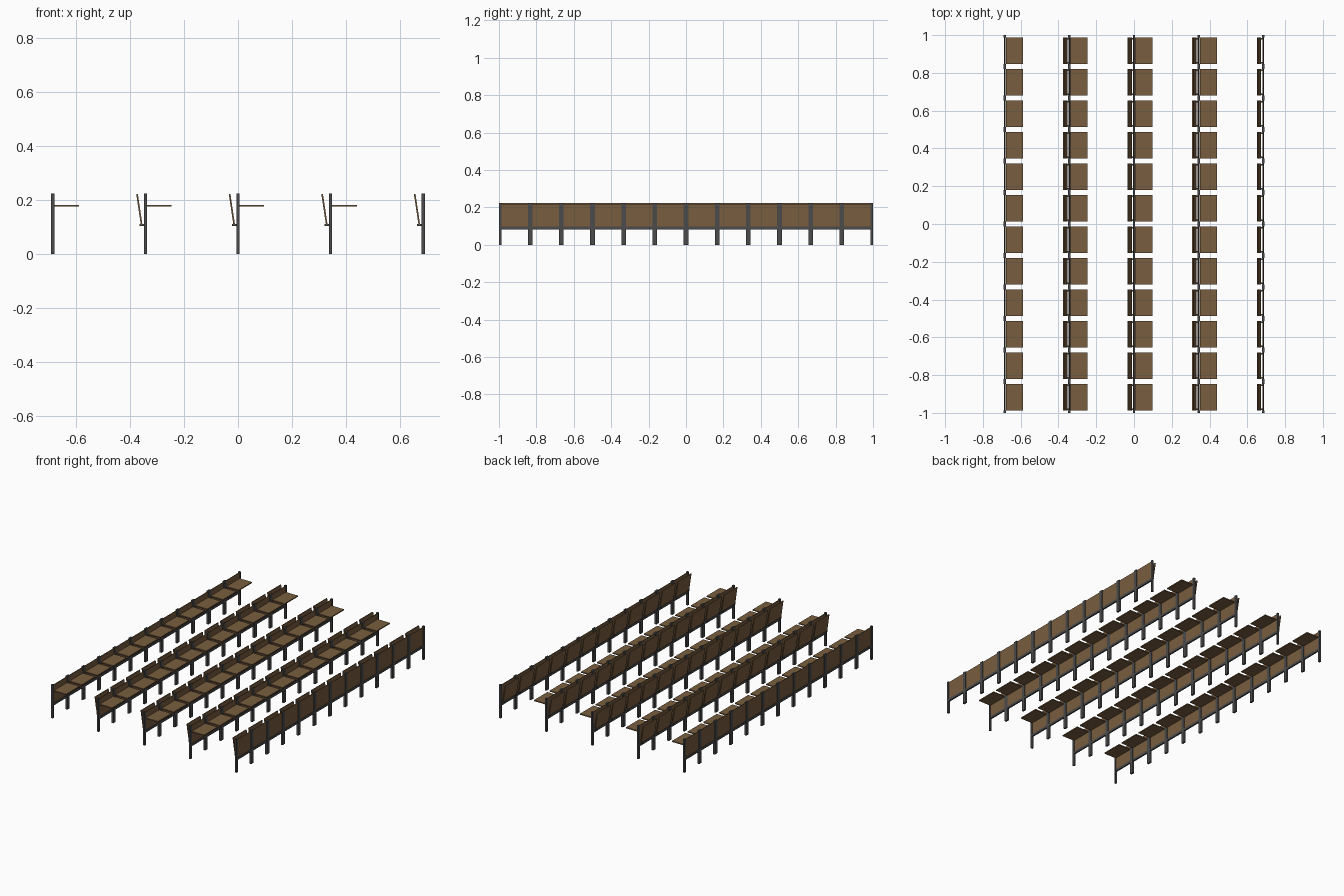
import bpy, bmesh
from mathutils import Matrix, Vector

if "Cube" in bpy.data.objects:
    bpy.data.objects.remove(bpy.data.objects["Cube"])

def material(name, rgb):
    m = bpy.data.materials.new(name)
    m.diffuse_color = (*rgb, 1)
    m.use_nodes = True
    m.node_tree.nodes["Principled BSDF"].inputs["Base Color"].default_value = m.diffuse_color
    return m

WOOD = material("wood", (0.19, 0.11, 0.05))
METAL = material("metal", (0.07, 0.07, 0.07))

UNITS, PITCH = 12, 2 / 12
ROW_STEP, ROWS = 0.3422, 5
POST = 0.0125
INNER = PITCH - 2 * POST

def box(bm, centre, size, tilt=0.0):
    mat = (Matrix.Translation(Vector(centre)) @ Matrix.Rotation(tilt, 4, 'Y')
           @ Matrix.Diagonal((*size, 1)))
    bmesh.ops.create_cube(bm, size=1, matrix=mat)

def finish(bm, name, mat):
    mesh = bpy.data.meshes.new(name)
    bm.to_mesh(mesh)
    bm.free()
    mesh.materials.append(mat)
    bpy.context.collection.objects.link(bpy.data.objects.new(name, mesh))

for row in range(ROWS):
    x = (row - (ROWS - 1) / 2) * ROW_STEP
    posts, panels, rails, desks, seats, hinges = (bmesh.new() for _ in range(6))
    for i in range(UNITS):
        y = -1 + (i + 0.5) * PITCH
        # a pair of posts per place, so neighbours stand side by side
        for s in (-1, 1):
            box(posts, (x, y + s * (PITCH - POST) / 2, 0.112), (POST, POST, 0.224))
            box(hinges, (x - 0.012, y + s * (INNER / 2 - 0.008), 0.108), (0.02, 0.008, 0.008))
        # upright back panel and the rail below it
        box(panels, (x, y, 0.158), (0.005, INNER, 0.122))
        box(rails, (x, y, 0.09), (0.01, INNER, 0.016))
        # writing shelf behind the panel, facing the next row
        box(desks, (x + 0.0515, y, 0.179), (0.091, INNER, 0.007))
        # tip-up seat, folded against the back
        box(seats, (x - 0.0225, y, 0.165), (0.006, INNER, 0.116), -0.148)
    finish(posts, "posts", METAL)
    finish(panels, "back_panels", WOOD)
    finish(rails, "lower_rails", METAL)
    # the first row has no seats, the last row has no shelf
    for bm, name, mat, used in ((desks, "writing_shelves", WOOD, row < ROWS - 1),
                                (seats, "folded_seats", WOOD, row > 0),
                                (hinges, "seat_hinges", METAL, row > 0)):
        if used:
            finish(bm, name, mat)
        else:
            bm.free()
